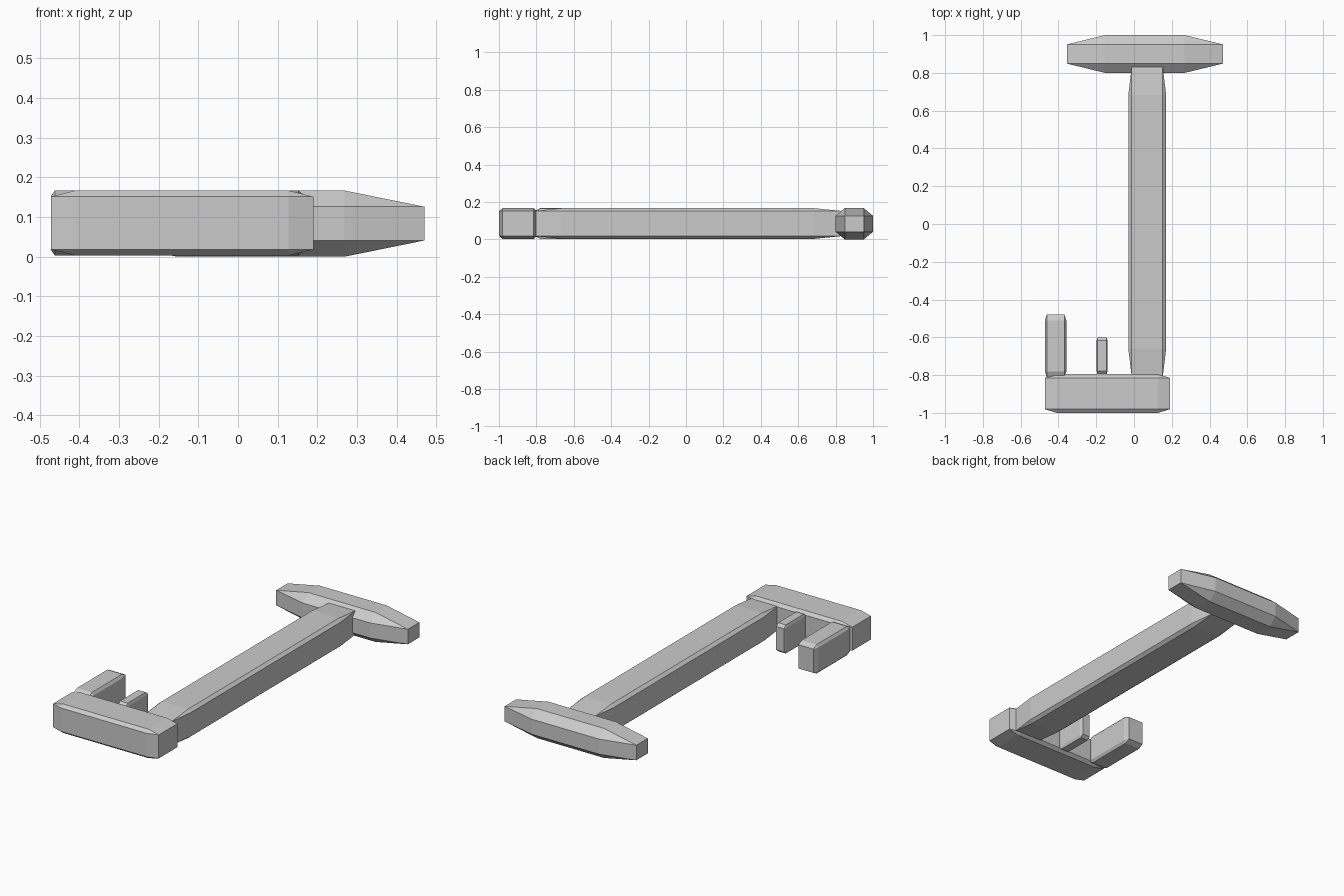
import bpy
import bmesh
from mathutils import Vector

if "Cube" in bpy.data.objects:
    bpy.data.objects.remove(bpy.data.objects["Cube"])


def chamfered_block(name, low, high, bevel):
    """Chamfer a unit cube, then stretch it so the chamfers follow the proportions."""
    low, high = Vector(low), Vector(high)
    bm = bmesh.new()
    bmesh.ops.create_cube(bm, size=1)
    bmesh.ops.bevel(bm, geom=bm.edges[:], offset=bevel, offset_type='OFFSET',
                    segments=1, profile=0.5, affect='EDGES')
    bmesh.ops.scale(bm, vec=high - low, verts=bm.verts)
    bmesh.ops.recalc_face_normals(bm, faces=bm.faces)
    mesh = bpy.data.meshes.new(name)
    bm.to_mesh(mesh)
    bm.free()
    obj = bpy.data.objects.new(name, mesh)
    obj.location = (low + high) / 2
    bpy.context.collection.objects.link(obj)
    return obj


# Tapered cross handle at the back
chamfered_block("handle", (-0.355, 0.80, 0.0), (0.47, 1.0, 0.167), 0.245)

# Long shaft
chamfered_block("shaft", (-0.03, -0.81, 0.003), (0.17, 0.832, 0.167), 0.09)

# Bit plate at the front, with a large and a small tooth pointing back
chamfered_block("bit_plate", (-0.472, -1.0, 0.003), (0.19, -0.795, 0.167), 0.095)
chamfered_block("large_tooth", (-0.472, -0.81, 0.003), (-0.358, -0.48, 0.167), 0.09)
chamfered_block("small_tooth", (-0.198, -0.797, 0.003), (-0.14, -0.60, 0.165), 0.09)
